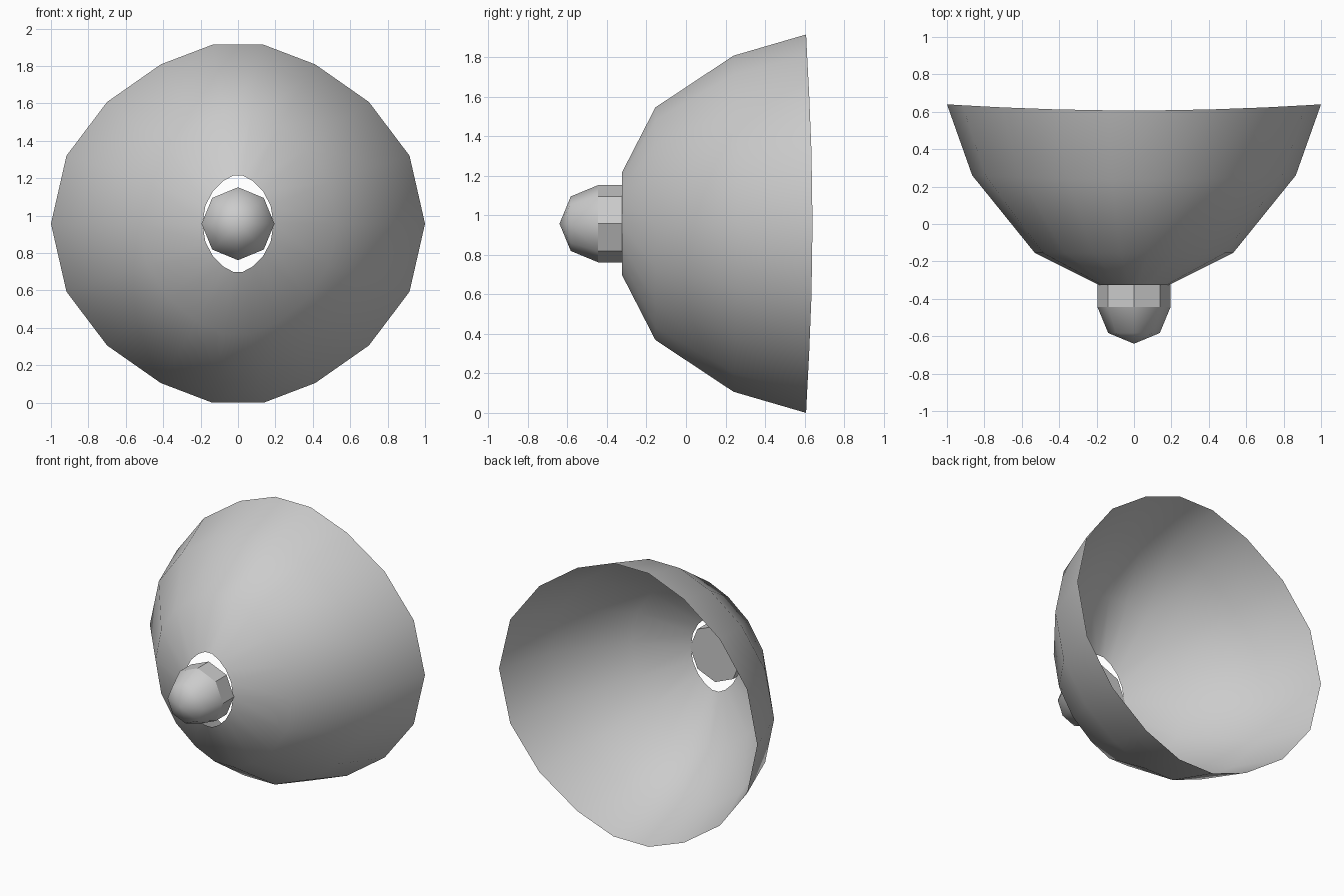
import bpy, bmesh, math

if "Cube" in bpy.data.objects:
    bpy.data.objects.remove(bpy.data.objects["Cube"])

CZ = 0.957


def make_object(name, bm):
    bmesh.ops.recalc_face_normals(bm, faces=bm.faces)
    mesh = bpy.data.meshes.new(name)
    bm.to_mesh(mesh)
    bm.free()
    obj = bpy.data.objects.new(name, mesh)
    bpy.context.collection.objects.link(obj)
    return obj


def bridge(bm, a, b, smooth):
    n = len(a)
    for i in range(n):
        f = bm.faces.new((a[i], a[(i + 1) % n], b[(i + 1) % n], b[i]))
        f.smooth = smooth


# Reflector bowl: thin open shell with an 18-sided, slightly oval outline
quarter = [(0.917, 0.38), (0.70, 0.68), (0.413, 0.89), (0.137, 1.0)]
upper = [(1, 0)] + quarter + [(-x, z) for x, z in reversed(quarter)]
outline = upper + [(-x, -z) for x, z in upper]

# x radius, z radius, y at the sides, y at top and bottom
rings = [(1.0, 0.957, 0.64, 0.607), (0.865, 0.85, 0.26, 0.24),
         (0.53, 0.588, -0.155, -0.155), (0.19, 0.257, -0.325, -0.325)]
bm = bmesh.new()
loops = [[bm.verts.new((u * rx, yt + (ys - yt) * u * u, CZ + v * rz))
          for u, v in outline] for rx, rz, ys, yt in rings]
for a, b in zip(loops, loops[1:]):
    bridge(bm, a, b, True)
make_object("bowl", bm)

# Knob: flat-sided octagonal stem with a smooth dome and a flat back
R, N = 0.195, 8


def octagon(bm, r, y):
    return [bm.verts.new((r * math.cos(k * math.tau / N), y,
                          CZ + r * math.sin(k * math.tau / N))) for k in range(N)]


bm = bmesh.new()
back = octagon(bm, R, -0.323)
front = octagon(bm, R, -0.445)
bridge(bm, back, front, False)
bm.faces.new(back)
make_object("knob_stem", bm)

bm = bmesh.new()
base = octagon(bm, R, -0.445)
mid = octagon(bm, R * math.sqrt(0.5), -0.445 - R * math.sqrt(0.5))
bridge(bm, base, mid, True)
tip = bm.verts.new((0, -0.445 - R, CZ))
for i in range(N):
    bm.faces.new((mid[i], mid[(i + 1) % N], tip)).smooth = True
make_object("knob_dome", bm)
